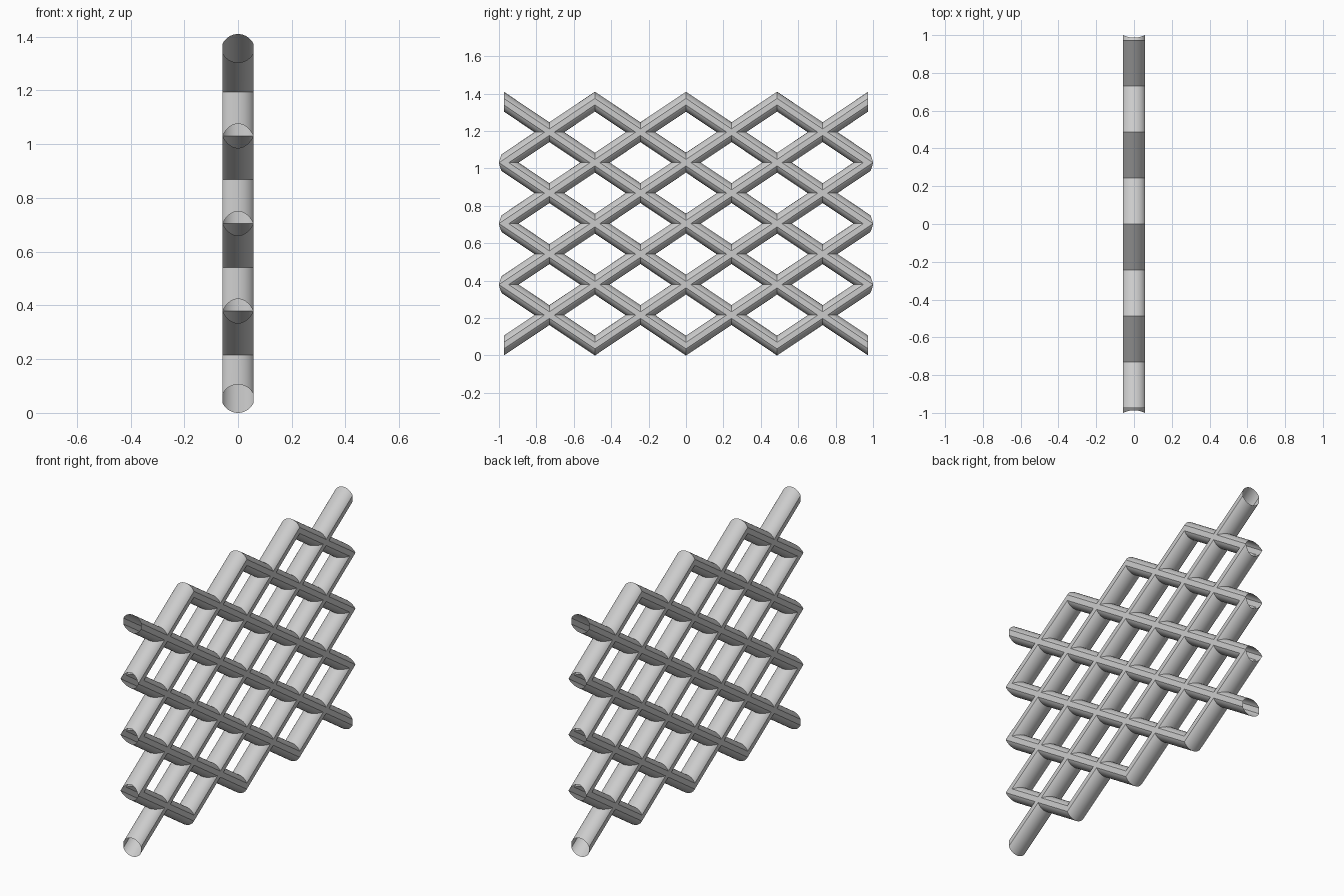
import bpy, bmesh, math
from mathutils import Vector

if "Cube" in bpy.data.objects:
    bpy.data.objects.remove(bpy.data.objects["Cube"])

A, B = 0.2435, 0.163          # half cell width (y) and height (z)
M = B / A                     # strut slope
W = 0.057                     # half thickness in x
HF, HT = 0.0175, 0.053        # vertical half height at the flat sides / at the crown
N = 16                        # segments across each curved side
COLS, ROWS = 4, 4

# curved strut profile: circular arc from flat edge to flat edge
SAG = HT - HF
RAD = (W * W + SAG * SAG) / (2 * SAG)
ANG = math.asin(W / RAD)
profile = []
for i in range(N + 1):
    t = -ANG + 2 * ANG * i / N
    profile.append((RAD * math.sin(t), HT - RAD + RAD * math.cos(t)))

bm = bmesh.new()


def add_face(points, outward):
    face = bm.faces.new([bm.verts.new(p) for p in points])
    face.normal_update()
    if face.normal.dot(outward) < 0:
        face.normal_flip()


def ends(x, h, side, cap):
    """End positions along the strut for its upper and lower curved sides."""
    if cap:                                   # top, bottom and corner ends
        return A, A
    if side:                                  # open elbows at the left and right edges
        return A - h / M, A + HF / M - 0.014 * (1 - (x / W) ** 2)
    return A - h / M, A                       # inner crossings


def strut(cy, cz, sy, sz, side, cap):
    def P(x, u, v):
        return Vector((x, cy + sy * u, cz + sz * v))

    # curved upper and lower walls
    for (x0, h0), (x1, h1) in zip(profile, profile[1:]):
        u0, l0 = ends(x0, h0, side, cap)
        u1, l1 = ends(x1, h1, side, cap)
        add_face([P(x0, 0, h0), P(x1, 0, h1),
                  P(x1, u1, h1 + M * u1), P(x0, u0, h0 + M * u0)],
                 Vector((0, -sy * M, sz)))
        add_face([P(x0, h0 / M, 0), P(x1, h1 / M, 0),
                  P(x1, l1, -h1 + M * l1), P(x0, l0, -h0 + M * l0)],
                 Vector((0, sy * M, -sz)))
    # flat side walls
    u, l = ends(W, HF, side, cap)
    for x in (-W, W):
        add_face([P(x, 0, 0), P(x, 0, HF), P(x, u, HF + M * u), P(x, A, B),
                  P(x, l, -HF + M * l), P(x, HF / M, 0)], Vector((x, 0, 0)))


# grid of X-shaped units, open at the outer ends
for c in range(COLS):
    for r in range(ROWS):
        cy = (2 * c + 1 - COLS) * A
        cz = HT + (2 * r + 1) * B
        for sy in (-1, 1):
            for sz in (-1, 1):
                side = c == (0 if sy < 0 else COLS - 1)
                cap = r == (0 if sz < 0 else ROWS - 1)
                strut(cy, cz, sy, sz, side, cap)

bmesh.ops.remove_doubles(bm, verts=bm.verts, dist=1e-5)
mesh = bpy.data.meshes.new("lattice_panel")
bm.to_mesh(mesh)
bm.free()
panel = bpy.data.objects.new("lattice_panel", mesh)
bpy.context.collection.objects.link(panel)
bpy.context.view_layer.objects.active = panel
panel.select_set(True)
bpy.ops.object.shade_smooth_by_angle(angle=math.radians(25))
